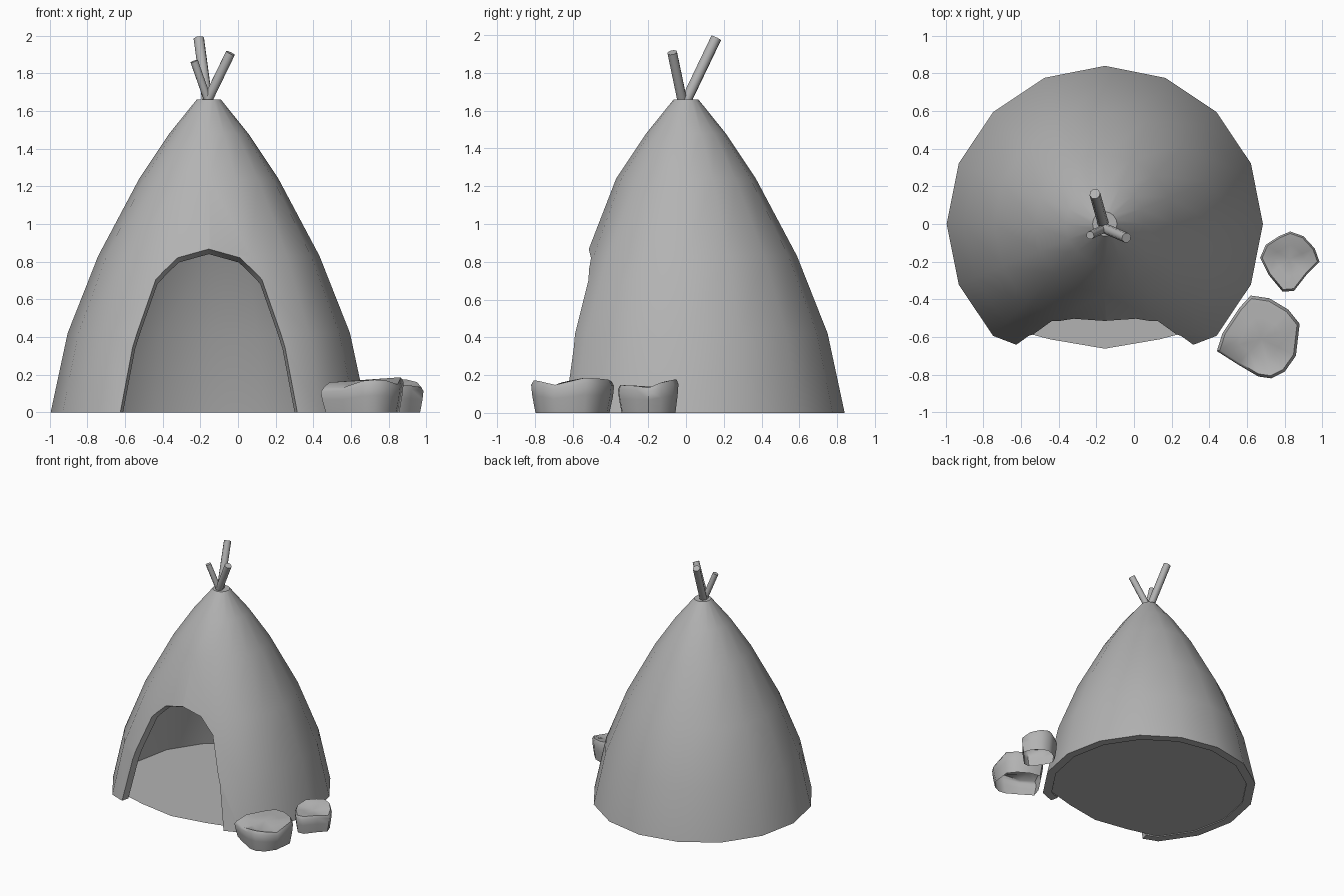
import bpy, bmesh, math
from mathutils import Vector

if "Cube" in bpy.data.objects:
    bpy.data.objects.remove(bpy.data.objects["Cube"])

CX = -0.155   # tent axis
SIDES = 16


def material(name, v):
    m = bpy.data.materials.new(name)
    m.diffuse_color = (v, v, v, 1)
    m.use_nodes = True
    m.node_tree.nodes["Principled BSDF"].inputs["Base Color"].default_value = m.diffuse_color
    return m


GREY = material("plain grey", 0.45)


def finish(name, bm, angle=40):
    bmesh.ops.recalc_face_normals(bm, faces=bm.faces)
    me = bpy.data.meshes.new(name)
    bm.to_mesh(me)
    bm.free()
    me.materials.append(GREY)
    me.shade_smooth()
    me.set_sharp_from_angle(angle=math.radians(angle))
    ob = bpy.data.objects.new(name, me)
    bpy.context.collection.objects.link(ob)
    return ob


def bridge(bm, a, b):
    n = len(a)
    for i in range(n):
        j = (i + 1) % n
        bm.faces.new((a[i], a[j], b[j], b[i]))


def tent_ring(bm, r, z, front):
    """Ring of the tent; the three front points are pulled back by 'front'."""
    ring = []
    for i in range(SIDES):
        a = 2 * math.pi * i / SIDES
        x, y = r * math.cos(a), r * math.sin(a)
        if y < -0.8 * r:
            y *= front
        ring.append(bm.verts.new((CX + x, y, z)))
    return ring


# Tent wall: thick shell, outer profile up and inner profile down
outer = [(0.84, 0), (0.75, 0.42), (0.588, 0.83), (0.37, 1.24), (0.21, 1.48), (0.065, 1.66)]
inner = [(0.10, 1.53), (0.15, 1.44), (0.31, 1.21), (0.52, 0.81), (0.68, 0.41), (0.77, 0)]
bm = bmesh.new()
rings = [tent_ring(bm, r, z, 0.9 if z < 1 else 1.0) for r, z in outer]
rings2 = [tent_ring(bm, r, z, 0.9 if z < 1 else 1.0) for r, z in inner]
for group in (rings, rings2):
    for a, b in zip(group, group[1:]):
        bridge(bm, a, b)
bm.faces.new(rings[-1])
bm.faces.new(rings2[0])
bridge(bm, rings[0], rings2[-1])
tent = finish("tent_wall", bm)

# Doorway: tapered arch cut out of the front
half = [(0.475, -0.2), (0.465, 0), (0.41, 0.35), (0.297, 0.745), (0.175, 0.872)]
arch = half + [(0, 0.915)] + [(-x, z) for x, z in reversed(half)]
bm = bmesh.new()
loops = []
for y in (-0.95, -0.3):
    s = 1 + 0.5 * (-0.62 - y)
    loops.append([bm.verts.new((CX + x * s, y, z * s)) for x, z in arch])
bridge(bm, *loops)
for loop in loops:
    bm.faces.new(loop)
cutter = finish("door_cutter", bm)
cutter.hide_render = True
mod = tent.modifiers.new("door", 'BOOLEAN')
mod.operation = 'DIFFERENCE'
mod.solver = 'EXACT'
mod.object = cutter
bpy.context.view_layer.objects.active = tent
bpy.ops.object.modifier_apply(modifier=mod.name)
bpy.data.objects.remove(cutter)
tent.data.shade_smooth()
tent.data.set_sharp_from_angle(angle=math.radians(40))

# Floor disc
bm = bmesh.new()
floor_face = bm.faces.new(tent_ring(bm, 0.77, 0.006, 0.86))
floor = finish("floor", bm)


# Poles sticking out of the top
def pole(name, start, end, r, n=8):
    start, end = Vector(start), Vector(end)
    d = end - start
    q = d.to_track_quat('Z', 'Y')
    bm = bmesh.new()
    loops = []
    for c in (start, end):
        loops.append([bm.verts.new(c + q @ Vector((r * math.cos(2 * math.pi * i / n),
                                                   r * math.sin(2 * math.pi * i / n), 0)))
                      for i in range(n)])
    bridge(bm, *loops)
    for loop in loops:
        bm.faces.new(loop)
    finish(name, bm, 50)


pole("back_pole", (-0.16, -0.01, 1.63), (-0.208, 0.16, 1.985), 0.029)
pole("right_pole", (-0.175, -0.015, 1.63), (-0.04, -0.073, 1.908), 0.027)
pole("left_pole", (-0.15, -0.02, 1.63), (-0.233, -0.06, 1.865), 0.022)


# Stones: open-bottomed, tapering down, with an uneven top
def stone(name, outline, top):
    n = len(outline)
    c = Vector((sum(p[0] for p in outline) / n, sum(p[1] for p in outline) / n))
    bm = bmesh.new()
    loops = []
    for s, k in ((0.89, 0), (0.97, 0.5), (1.0, 0.83), (0.93, 0.98), (0.5, 0.98)):
        loop = []
        for p in outline:
            q = c + (Vector(p) - c) * s
            loop.append(bm.verts.new((q.x, q.y, top(q.x, q.y) * k)))
        loops.append(loop)
    for a, b in zip(loops, loops[1:]):
        bridge(bm, a, b)
    mid = bm.verts.new((c.x, c.y, top(c.x, c.y) * 0.98))
    for i in range(n):
        bm.faces.new((loops[-1][i], loops[-1][(i + 1) % n], mid))
    finish(name, bm, 50)


def large_top(x, y):
    return 0.16 + 0.03 * (x - 0.45) / 0.42 - 0.04 * math.exp(-((y + 0.71) / 0.06) ** 2)


def small_top(x, y):
    return 0.15 + 0.03 * max(0, (y + 0.22) / 0.16) - 0.018 * math.exp(-((y + 0.2) / 0.05) ** 2)


stone("large_stone", [(0.62, -0.38), (0.72, -0.395), (0.82, -0.455), (0.88, -0.53), (0.86, -0.7),
                      (0.80, -0.785), (0.73, -0.82), (0.66, -0.81), (0.55, -0.745), (0.44, -0.675),
                      (0.47, -0.58), (0.56, -0.445)], large_top)
stone("small_stone", [(0.83, -0.04), (0.90, -0.065), (0.96, -0.13), (0.985, -0.2), (0.92, -0.265),
                      (0.85, -0.355), (0.79, -0.36), (0.715, -0.27), (0.67, -0.18), (0.70, -0.11),
                      (0.77, -0.065)], small_top)
